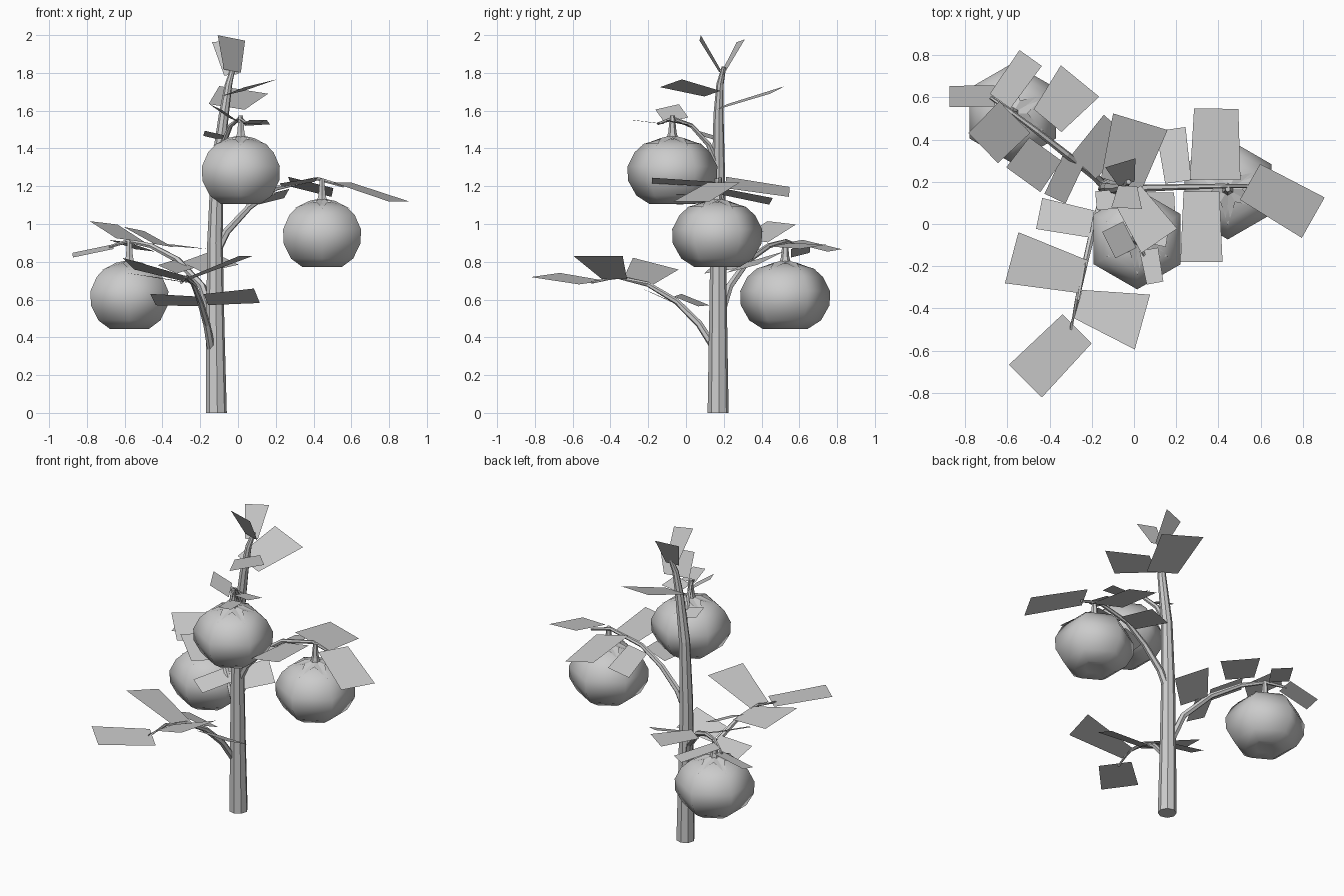
import bpy, math
from mathutils import Vector

if "Cube" in bpy.data.objects:
    bpy.data.objects.remove(bpy.data.objects["Cube"])

def mesh_object(name, verts, faces, smooth=False):
    me = bpy.data.meshes.new(name)
    me.from_pydata(verts, [], faces)
    me.update()
    for p in me.polygons:
        p.use_smooth = smooth
    ob = bpy.data.objects.new(name, me)
    bpy.context.collection.objects.link(ob)
    return ob

def tube(name, path, r0, r1, sides):
    """Tapered tube with closed ends along a path."""
    pts = [Vector(p) for p in path]
    n, verts, faces = len(pts), [], []
    for i, p in enumerate(pts):
        t = (pts[min(i + 1, n - 1)] - pts[max(i - 1, 0)]).normalized()
        u = t.cross(Vector((0.3, 1, 0))).normalized()
        v = t.cross(u)
        r = r0 + (r1 - r0) * i / (n - 1)
        for k in range(sides):
            a = 2 * math.pi * (k + 0.5) / sides
            verts.append(p + r * (math.cos(a) * u + math.sin(a) * v))
    for i in range(n - 1):
        for k in range(sides):
            a, b = i * sides + k, i * sides + (k + 1) % sides
            faces.append((a, b, b + sides, a + sides))
    faces += [tuple(range(sides))[::-1], tuple(range((n - 1) * sides, n * sides))]
    return mesh_object(name, verts, faces)

def lathe(name, profile, sides, loc, smooth):
    """Closed turned shape, corners on the y axis."""
    verts, faces, n = [], [], len(profile)
    for r, z in profile:
        for k in range(sides):
            a = math.pi / 2 + 2 * math.pi * k / sides
            verts.append((loc[0] + r * math.cos(a), loc[1] + r * math.sin(a), loc[2] + z))
    for i in range(n - 1):
        for k in range(sides):
            a, b = i * sides + k, i * sides + (k + 1) % sides
            faces.append((a, b, b + sides, a + sides))
    faces += [tuple(range(sides))[::-1], tuple(range((n - 1) * sides, n * sides))]
    return mesh_object(name, verts, faces, smooth)

def leaves(name, specs):
    """Flat four-sided leaves: base, tip, base width, tip width, sideways slope."""
    verts, faces = [], []
    for base, tip, w0, w1, slope in specs:
        b, t = Vector(base), Vector(tip)
        d = t - b
        side = Vector((d.y, -d.x, 0)).normalized() + Vector((0, 0, slope))
        i = len(verts)
        verts += [b - side * w0 / 2, b + side * w0 / 2, t + side * w1 / 2, t - side * w1 / 2]
        faces.append((i, i + 1, i + 2, i + 3))
    return mesh_object(name, verts, faces)

def fruit(i, x, y, z):
    lathe(f"fruit_{i}", [(.06, .012), (.12, 0), (.19, .045), (.235, .125), (.238, .2),
                         (.2, .275), (.15, .32), (.06, .345)], 6, (x, y, z), True)
    lathe(f"fruit_stem_{i}", [(.035, .335), (.022, .38), (.013, .47)], 6, (x, y, z), False)
    # star-shaped calyx lying on the fruit
    verts, faces, n = [(x, y, z + .365)], [], 6
    for k in range(2 * n):
        a = math.pi / 2 + math.pi * k / n
        r, h = (.17, .31) if k % 2 == 0 else (.07, .35)
        verts.append((x + r * math.cos(a), y + r * math.sin(a), z + h))
        faces.append((0, k + 1, (k + 1) % (2 * n) + 1))
    mesh_object(f"calyx_{i}", verts, faces)

# main stem
tube("main_stem", [(-.115, .17, 0), (-.12, .17, .45), (-.122, .17, .9), (-.11, .172, 1.3),
                   (-.075, .172, 1.58), (-.05, .18, 1.74), (-.025, .2, 1.83)], .056, .012, 8)

# side branches
tube("right_branch", [(-.12, .17, .84), (-.06, .17, .96), (.06, .17, 1.09), (.2, .175, 1.19),
                      (.42, .18, 1.24), (.56, .18, 1.2)], .024, .008, 6)
tube("back_left_branch", [(-.13, .17, .48), (-.19, .23, .67), (-.32, .33, .81), (-.46, .44, .885),
                          (-.58, .53, .91), (-.68, .6, .88)], .024, .008, 6)
tube("front_left_branch", [(-.14, .16, .33), (-.165, .07, .47), (-.2, -.05, .59),
                           (-.235, -.2, .68), (-.27, -.36, .72), (-.3, -.5, .69)], .022, .008, 6)
tube("upper_branch", [(-.1, .17, 1.3), (-.08, .12, 1.42), (-.04, .03, 1.52),
                      (.01, -.07, 1.56), (.05, -.15, 1.53)], .018, .007, 6)

# fruits
for i, c in enumerate([(.015, -.072, 1.105), (.445, .165, .772), (-.575, .525, .445)]):
    fruit(i + 1, *c)

# leaves of each branch
leaves("right_branch_leaves", [
    ((.55, .2, 1.22), (.85, .03, 1.12), .195, .22, 0),
    ((.385, .21, 1.22), (.39, .547, 1.17), .24, .21, -.25),
    ((.32, .155, 1.21), (.32, -.18, 1.23), .17, .2, -.15),
    ((.21, .2, 1.17), (.175, .45, 1.12), .125, .14, .25),
    ((.12, .15, 1.14), (.12, -.05, 1.13), .14, .16, -.35)])
leaves("back_left_branch_leaves", [
    ((-.66, .607, .88), (-.875, .605, .835), .1, .1, .25),
    ((-.635, .583, .91), (-.49, .787, .86), .12, .13, -.1),
    ((-.41, .49, .89), (-.256, .678, .88), .17, .235, -.1),
    ((-.565, .507, .95), (-.715, .36, .97), .21, .2, .45),
    ((-.42, .355, .92), (-.525, .21, .94), .19, .2, .45),
    ((-.28, .32, .79), (-.375, .12, .76), .11, .11, .4),
    ((-.24, .27, .77), (-.07, .45, .82), .16, .2, -.35)])
leaves("front_left_branch_leaves", [
    ((-.27, -.497, .69), (-.515, -.745, .73), .195, .22, .1),
    ((-.265, -.38, .71), (.04, -.465, .83), .14, .27, 0),
    ((-.24, -.25, .7), (-.58, -.16, .79), .16, .25, -.25),
    ((-.17, -.1, .6), (.1, -.15, .62), .13, .17, .45),
    ((-.2, 0, .59), (-.45, .05, .6), .13, .15, -.4)])
leaves("upper_branch_leaves", [
    ((.07, -.12, 1.53), (.1, -.28, 1.55), .09, .08, 0),
    ((-.02, -.05, 1.55), (-.12, -.1, 1.62), .14, .14, .2),
    ((.03, -.03, 1.53), (.16, -.05, 1.54), .1, .12, .2),
    ((-.07, .12, 1.455), (-.18, .11, 1.48), .09, .09, -.3)])
leaves("top_leaves", [
    ((-.06, .19, 1.62), (.03, .485, 1.71), .2, .27, -.15),
    ((-.03, .14, 1.69), (.12, -.08, 1.745), .15, .206, -.2),
    ((-.03, .18, 1.81), (-.035, .075, 1.985), .09, .145, .2),
    ((-.035, .19, 1.79), (-.065, .29, 1.97), .08, .15, .1)])
